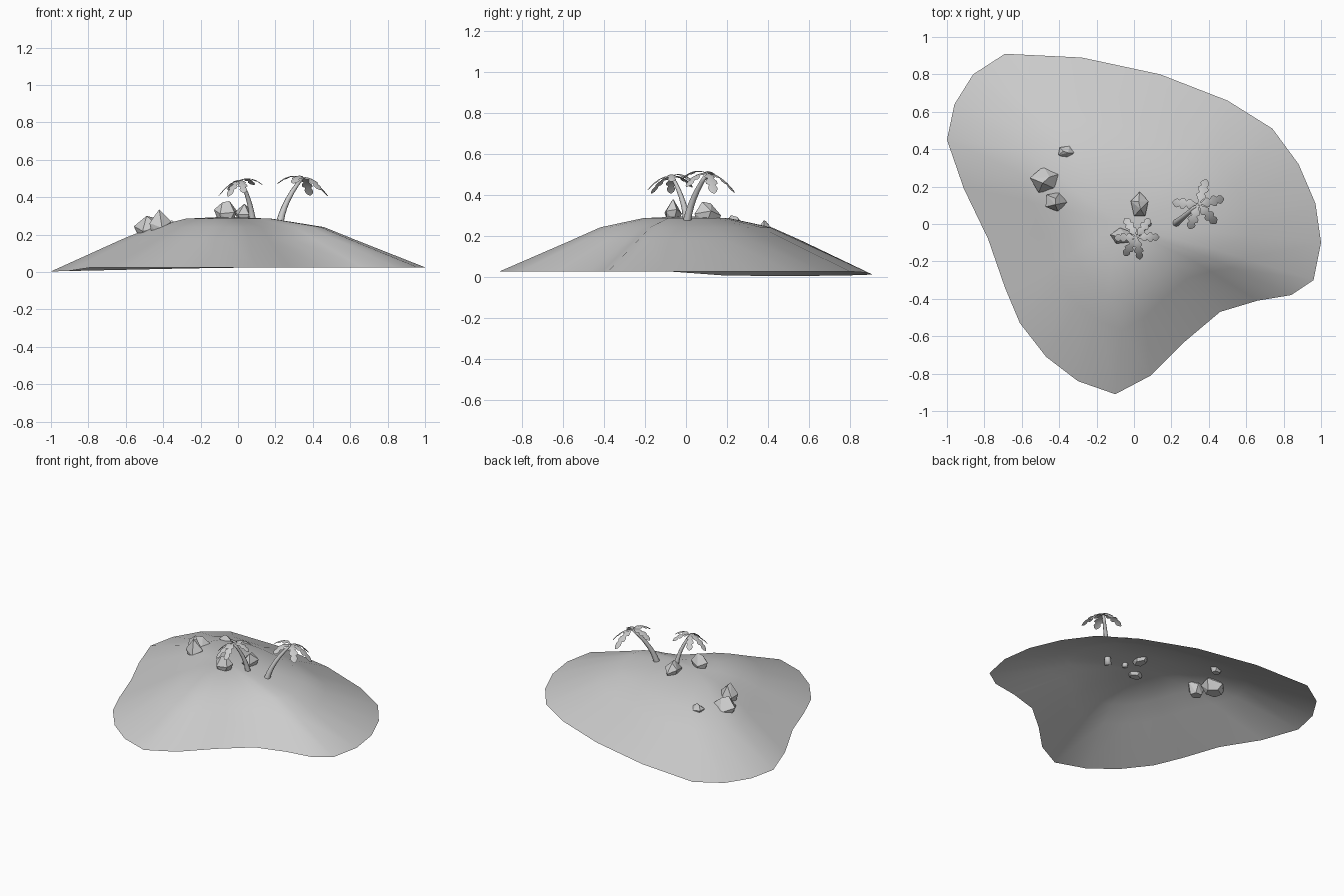
import bpy, bmesh, math
from mathutils import Vector

cube = bpy.data.objects.get("Cube")
if cube:
    bpy.data.objects.remove(cube)

grey = bpy.data.materials.new("plain_grey")
grey.use_nodes = True
GREY = (0.6, 0.6, 0.6, 1)
grey.diffuse_color = GREY
grey.node_tree.nodes["Principled BSDF"].inputs["Base Color"].default_value = GREY


def finish(bm, name, smooth):
    bmesh.ops.recalc_face_normals(bm, faces=bm.faces)
    mesh = bpy.data.meshes.new(name)
    for f in bm.faces:
        f.smooth = smooth
    bm.to_mesh(mesh)
    bm.free()
    mesh.materials.append(grey)
    obj = bpy.data.objects.new(name, mesh)
    bpy.context.collection.objects.link(obj)
    return obj


def bridge(bm, a, b):
    n = len(a)
    for i in range(n):
        j = (i + 1) % n
        bm.faces.new((a[i], a[j], b[j], b[i]))


# Island: open shell made of shrinking copies of the shoreline
SHORE = [(-.69, .91), (-.28, .89), (.14, .80), (.50, .66), (.74, .51), (.88, .32),
         (.97, .11), (1, -.10), (.96, -.30), (.84, -.38), (.66, -.41), (.46, -.47),
         (.27, -.63), (.09, -.81), (-.10, -.91), (-.30, -.84), (-.47, -.71), (-.61, -.53),
         (-.69, -.34), (-.78, -.08), (-.91, .19), (-1, .45), (-.96, .64), (-.86, .80)]
bm = bmesh.new()
rings = []
for scale, z, shift in [(1, .025, 0), (.62, .175, 0), (.46, .24, 0), (.23, .285, -.05)]:
    ring = []
    for x, y in SHORE:
        dip = .022 * max(0, -x) if scale == 1 and y > .1 else 0
        ring.append(bm.verts.new((x * scale + shift, y * scale, z - dip)))
    if rings:
        bridge(bm, rings[-1], ring)
    rings.append(ring)
peak = bm.verts.new((-.07, 0, .295))
for a, b in zip(ring, ring[1:] + ring[:1]):
    bm.faces.new((a, b, peak))
finish(bm, "island", True)


# Rocks: faceted hulls, sunk into the ground
def rock(name, centre, size, turn):
    bm = bmesh.new()
    for radius, z, count in [(.65, -1, 5), (1, -.1, 5), (.3, 1, 2)]:
        for i in range(count):
            a = turn + math.tau * i / count + z * .3
            tilt = .25 * math.cos(a * 2) if count == 5 else .15 * i
            p = Vector((radius * math.cos(a), radius * math.sin(a), z + tilt * (z > -1) - .15 * (z == 1)))
            bm.verts.new([c + s * v for c, s, v in zip(centre, size, p)])
    bmesh.ops.convex_hull(bm, input=bm.verts)
    finish(bm, name, False)


rock("large_rock", (-.47, .235, .235), (.088, .075, .065), .5)
rock("front_rock", (-.42, .12, .26), (.062, .055, .075), 1.2)
rock("flat_rock", (-.365, .385, .245), (.045, .035, .03), 2.4)
rock("summit_rock", (.03, .10, .315), (.05, .072, .05), 1.6)
rock("palm_rock", (-.065, -.065, .325), (.065, .045, .055), 3.0)


# Palm trunks: tapered tubes along a bending path
def trunk(name, base, top, radius):
    bm = bmesh.new()
    base, top = Vector(base), Vector(top)
    lean = top - base
    side = Vector((-lean.y, lean.x, 0)).normalized()
    last = None
    steps, sides = 6, 8
    for k in range(-1, steps + 1):
        t = k / steps
        bend = t * abs(t) * .6 + t * .4
        mid = base + Vector((lean.x * bend, lean.y * bend, lean.z * t))
        slope = Vector((lean.x * (.4 + 1.2 * t), lean.y * (.4 + 1.2 * t), lean.z)).normalized()
        across = side.cross(slope)
        r = radius * (1 - .5 * t + .35 * max(0, .2 - t))
        ring = []
        for i in range(sides):
            a = math.tau * i / sides
            ring.append(bm.verts.new(mid + r * (math.cos(a) * side + math.sin(a) * across)))
        if last:
            bridge(bm, last, ring)
        else:
            bm.faces.new(ring)
        last = ring
    bm.faces.new(last)
    finish(bm, name, True)


# Palm leaves: drooping scalloped fronds, crown tipped along the lean
LEAF = [(0, .006), (.15, .008), (.3, .024), (.38, .026), (.46, .014), (.56, .028),
        (.66, .029), (.72, .016), (.82, .024), (.92, .018), (1, .003)]


def crown(name, centre, length, lean, angles):
    bm = bmesh.new()
    lean = Vector(lean).normalized()
    for angle in angles:
        a = math.radians(angle)
        out = Vector((math.cos(a), math.sin(a), 0))
        side = Vector((-out.y, out.x, 0))
        drop = .28 * out.dot(lean)
        last = None
        for t, w in LEAF:
            z = length * (.22 * t - .68 * t * t - drop * t)
            mid = Vector(centre) + out * (t * length) + Vector((0, 0, z))
            w *= length / .14
            fold = Vector((0, 0, -.25 * w))
            row = [bm.verts.new(p) for p in (mid + side * w + fold, mid, mid - side * w + fold)]
            if last:
                for i in (0, 1):
                    bm.faces.new((last[i], row[i], row[i + 1], last[i + 1]))
            last = row
    finish(bm, name, True)


trunk("tall_palm_trunk", (.225, .005, .27), (.345, .105, .505), .019)
crown("tall_palm_leaves", (.345, .105, .505), .14, (1, .8, 0), (73, 13, -47, -110, 176))
trunk("short_palm_trunk", (.075, .0, .295), (.015, -.07, .49), .016)
crown("short_palm_leaves", (.015, -.07, .49), .12, (-1, -.6, 0), (0, 55, 122, 182, 236, -82))
